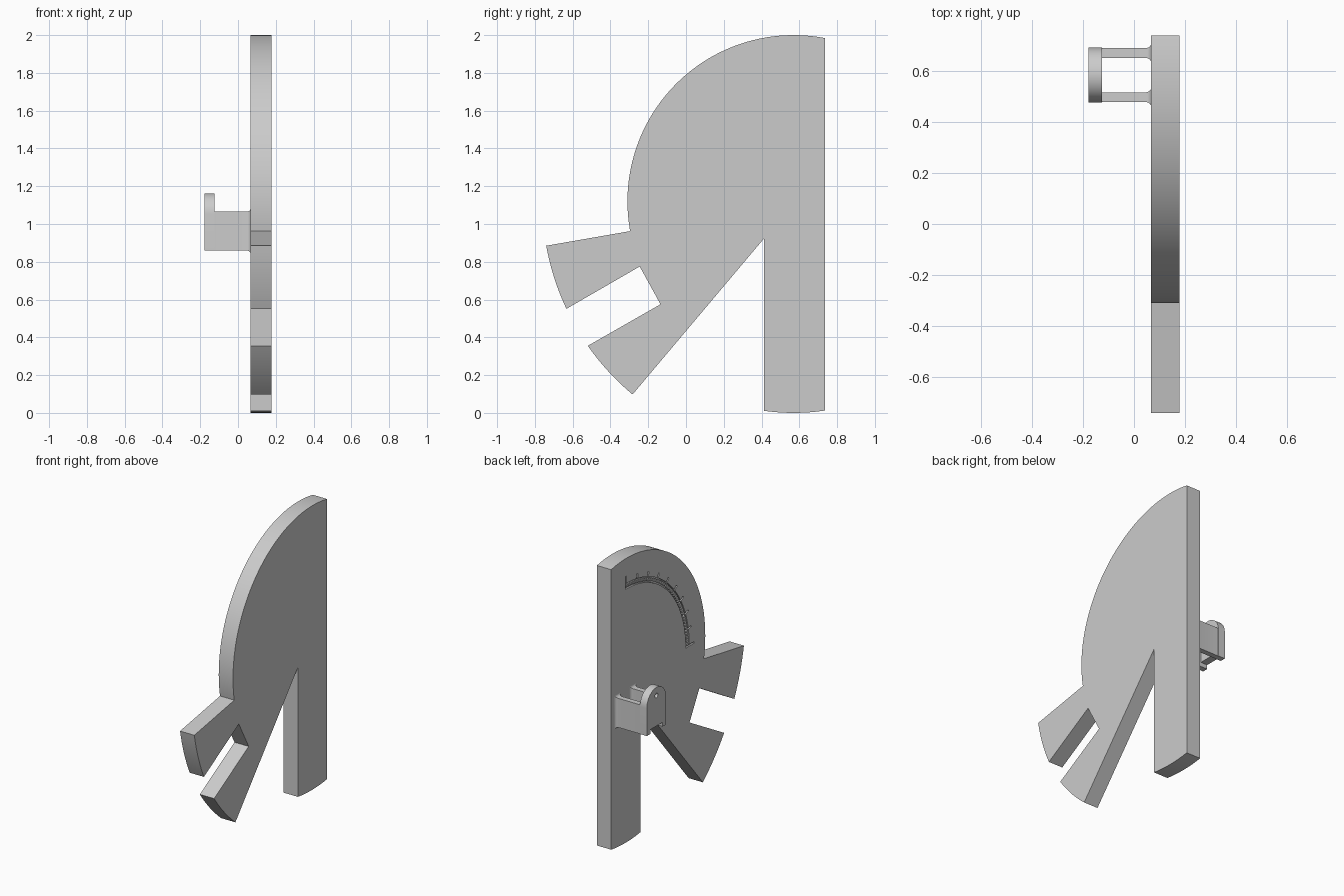
import bpy, bmesh
from math import sin, cos, radians, atan2, pi, hypot
from mathutils import Vector

cube = bpy.data.objects.get("Cube")
if cube:
    bpy.data.objects.remove(cube, do_unlink=True)

grey = bpy.data.materials.new("matte grey")
grey.use_nodes = True
grey.diffuse_color = (0.6, 0.6, 0.6, 1)
grey.node_tree.nodes["Principled BSDF"].inputs["Base Color"].default_value = (0.6, 0.6, 0.6, 1)

CY, CZ = 0.57, 1.12            # pivot of all the gauge arcs
FACE, BACK = 0.067, 0.178      # the two sides of the plate along x


def polar(r, deg):
    """Point in (y, z); 0 is straight up, 90 points to the front."""
    a = radians(deg)
    return (CY - r * sin(a), CZ + r * cos(a))


def arc(r, a, b, n):
    return [polar(r, a + (b - a) * i / n) for i in range(n + 1)]


def arc_between(p, q, n):
    """Arc about the pivot joining two points."""
    a, b = [atan2(CY - y, z - CZ) * 180 / pi for y, z in (p, q)]
    return arc(hypot(p[0] - CY, p[1] - CZ), a, b, n)


def finish(name, bm):
    bmesh.ops.recalc_face_normals(bm, faces=bm.faces)
    mesh = bpy.data.meshes.new(name)
    bm.to_mesh(mesh)
    bm.free()
    mesh.materials.append(grey)
    obj = bpy.data.objects.new(name, mesh)
    bpy.context.collection.objects.link(obj)
    return obj


def loft(name, sections):
    """Closed solid through (x, outline) sections."""
    bm = bmesh.new()
    rings = [[bm.verts.new((x, y, z)) for y, z in pts] for x, pts in sections]
    for a, b in zip(rings, rings[1:]):
        for i in range(len(a)):
            j = (i + 1) % len(a)
            bm.faces.new((a[i], a[j], b[j], b[i]))
    bm.faces.new(rings[0])
    bm.faces.new(rings[-1])
    return finish(name, bm)


def prism(name, pts, x0, x1):
    return loft(name, [(x0, pts), (x1, pts)])


def activate(obj):
    bpy.ops.object.select_all(action='DESELECT')
    obj.select_set(True)
    bpy.context.view_layer.objects.active = obj


def cut(obj, cutter):
    cutter.hide_render = True
    mod = obj.modifiers.new("cut", 'BOOLEAN')
    mod.operation, mod.solver, mod.object = 'DIFFERENCE', 'EXACT', cutter
    activate(obj)
    bpy.ops.object.modifier_apply(modifier=mod.name)
    bpy.data.objects.remove(cutter, do_unlink=True)


def smooth(obj):
    activate(obj)
    bpy.ops.object.shade_smooth_by_angle(angle=radians(25))


# Gauge plate: dome, two notched fan arms and a straight leg
outline = arc_between((0.737, 1.984), (-0.297, 0.962), 56)
outline += arc_between((-0.74, 0.885), (-0.635, 0.55), 8)
outline += [(-0.245, 0.775), (-0.135, 0.575)]
outline += arc_between((-0.52, 0.355), (-0.285, 0.095), 8)
outline += [(0.412, 0.922)]
outline += arc(CZ, 171.9, 188.6, 8)
outline[-9] = (0.412, outline[-9][1])
outline[-1] = (0.737, outline[-1][1])
plate = prism("gauge_plate", outline, FACE, BACK)

# Engraved scale: an arc groove with long and short ticks, and a second arc
comb = arc(0.664, 91, -1, 46)
for step in range(0, 91, 2):
    tip = 0.755 if step % 90 == 0 else 0.735 if step % 10 == 0 else 0.7
    half = 0.45 if step % 10 == 0 else 0.3
    for r, off in ((0.674, -half), (tip, -half), (tip, half), (0.674, half)):
        comb.append(polar(r, step + off))
DEPTH = FACE + 0.012
cut(plate, prism("scale_cutter", comb, FACE - 0.05, DEPTH))
band = arc(0.694, -0.2, 90.2, 45) + arc(0.702, 90.2, -0.2, 45)
cut(plate, prism("band_cutter", band, FACE - 0.05, DEPTH))
smooth(plate)

# Bracket arms, flaring into the plate
FILLET, STEPS = 0.022, 6
for name, y0, y1 in (("bracket_front_arm", 0.477, 0.515), ("bracket_rear_arm", 0.65, 0.688)):
    def rect(e):
        return [(y0 - e, 0.86 - e), (y1 + e, 0.86 - e), (y1 + e, 1.065 + e), (y0 - e, 1.065 + e)]
    sections = [(-0.13, rect(0))]
    for i in range(STEPS + 1):
        t = pi / 2 * i / STEPS
        sections.append((FACE + 0.001 - FILLET * (1 - sin(t)), rect(FILLET * (1 - cos(t)))))
    smooth(loft(name, sections))

# Bracket end plate: rounded top, shallow notch below, small hole
MID, HALF, SHOULDER = 0.5825, 0.1075, 1.055
dome = [(MID + HALF * cos(pi * i / 24), SHOULDER + HALF * sin(pi * i / 24)) for i in range(25)]
dome += [(MID - HALF, 0.86), (0.515, 0.86), (0.515, 0.89), (0.65, 0.89), (0.65, 0.86), (MID + HALF, 0.86)]
end_plate = prism("bracket_end_plate", dome, -0.178, -0.125)
hole = [(MID + 0.016 * cos(pi * i / 10), 1.105 + 0.016 * sin(pi * i / 10)) for i in range(20)]
cut(end_plate, prism("hole_cutter", hole, -0.3, -0.05))
smooth(end_plate)
